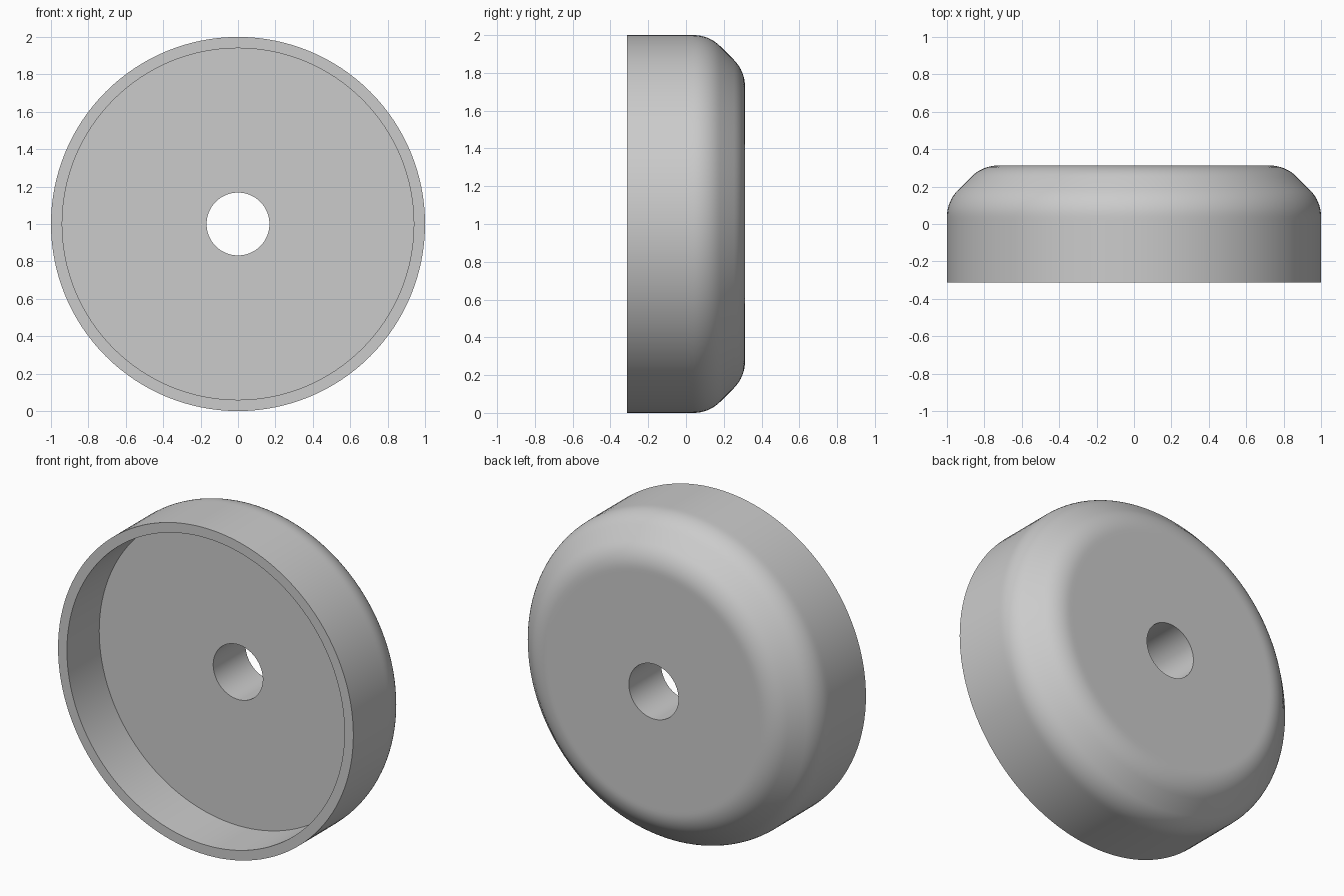
import bpy, bmesh, math
from mathutils import Vector

if "Cube" in bpy.data.objects:
    bpy.data.objects.remove(bpy.data.objects["Cube"])

SEGMENTS = 128
HALF_DEPTH = 0.3125
FLOOR_Y = 0.0
OUTER_R, INNER_R, HOLE_R = 1.0, 0.94, 0.168
FILLET_R = 0.2
TURN = math.radians(45)
TANGENT = FILLET_R * math.tan(TURN / 2)


def fillet(corner, start_angle, steps=8):
    """Arc (radius, y) rounding a 45 degree corner, starting with its normal at start_angle."""
    mid = start_angle + TURN / 2
    reach = FILLET_R / math.cos(TURN / 2)
    cx = corner[0] - reach * math.cos(mid)
    cy = corner[1] - reach * math.sin(mid)
    return [(cx + FILLET_R * math.cos(start_angle + TURN * i / steps),
             cy + FILLET_R * math.sin(start_angle + TURN * i / steps))
            for i in range(steps + 1)]


# Cross-section: hole, recessed floor, rim, outer wall, rounded chamfer, back
chamfer = 0.19
wall_corner = (OUTER_R, HALF_DEPTH - chamfer)
back_corner = (OUTER_R - chamfer, HALF_DEPTH)
profile = [(HOLE_R, FLOOR_Y), (INNER_R, FLOOR_Y),
           (INNER_R, -HALF_DEPTH), (OUTER_R, -HALF_DEPTH),
           (OUTER_R, wall_corner[1] - TANGENT - 0.02)]
profile += fillet(wall_corner, 0.0)
profile += fillet(back_corner, TURN)
profile += [(back_corner[0] - TANGENT - 0.02, HALF_DEPTH), (HOLE_R, HALF_DEPTH)]

# Revolve the cross-section around the front-to-back axis
bm = bmesh.new()
verts = [bm.verts.new((r, y, 1.0)) for r, y in profile]
edges = [bm.edges.new((a, b)) for a, b in zip(verts, verts[1:] + verts[:1])]
bmesh.ops.spin(bm, geom=verts + edges, cent=Vector((0, 0, 1)), axis=Vector((0, 1, 0)),
               angle=math.tau, steps=SEGMENTS, use_duplicate=False)
bmesh.ops.remove_doubles(bm, verts=bm.verts, dist=1e-5)
bmesh.ops.recalc_face_normals(bm, faces=bm.faces)
mesh = bpy.data.meshes.new("round_cup")
bm.to_mesh(mesh)
bm.free()

# Single grey material
grey = bpy.data.materials.new("light grey")
grey.diffuse_color = (0.6, 0.6, 0.6, 1.0)
grey.use_nodes = True
grey.node_tree.nodes["Principled BSDF"].inputs["Base Color"].default_value = grey.diffuse_color
mesh.materials.append(grey)

cup = bpy.data.objects.new("round_cup", mesh)
bpy.context.collection.objects.link(cup)
bpy.context.view_layer.objects.active = cup
cup.select_set(True)
bpy.ops.object.shade_smooth_by_angle(angle=math.radians(30))
